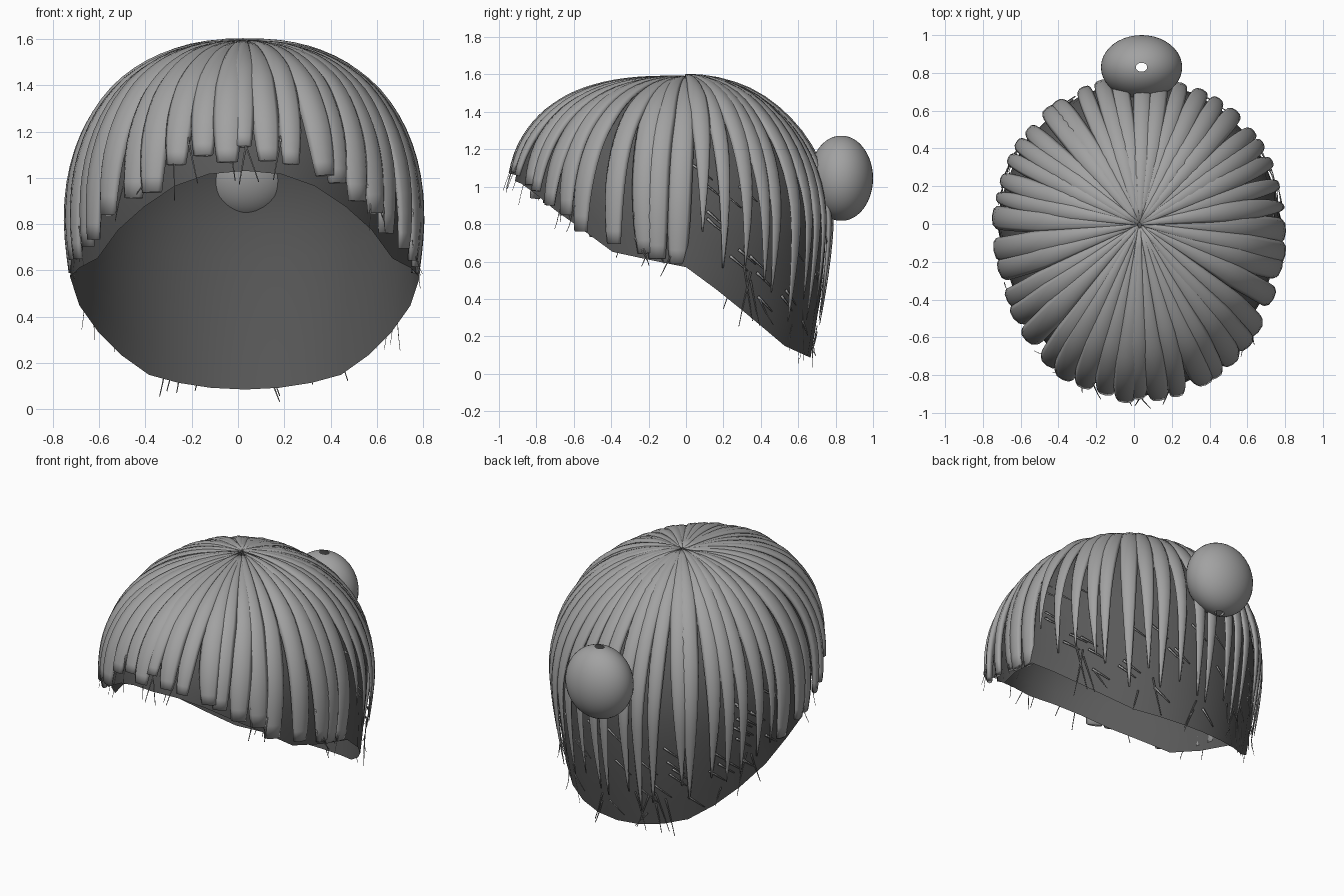
import bpy, bmesh, random
from math import sin, cos, pi, acos, tau
from mathutils import Vector

random.seed(4)
cube = bpy.data.objects.get("Cube")
if cube:
    bpy.data.objects.remove(cube)


def material(name, grey):
    m = bpy.data.materials.new(name)
    m.use_nodes = True
    m.diffuse_color = (grey, grey, grey, 1)
    m.node_tree.nodes["Principled BSDF"].inputs["Base Color"].default_value = (grey, grey, grey, 1)
    return m


light_grey = material("light grey hair", 0.36)
dark_grey = material("dark grey scalp", 0.1)
MID = 0.8     # height of the widest ring, also the dome height above it
CX = 0.03

# Hairline height by depth, from the brow to the nape
HAIRLINE = [(-0.95, 1.04), (-0.91, 1.02), (-0.73, 0.87), (-0.41, 0.65),
            (0, 0.57), (0.31, 0.33), (0.55, 0.15), (0.72, 0.08)]


def depth(a):
    return (0.76 if sin(a) > 0 else 0.95) * sin(a)


def hairline(a):
    y = depth(a) * (0.93 if sin(a) > 0 else 1)
    for (y0, z0), (y1, z1) in zip(HAIRLINE, HAIRLINE[1:]):
        if y <= y1:
            return z0 + (z1 - z0) * (y - y0) / (y1 - y0)
    return HAIRLINE[-1][1]


def roundness(a):
    """Meridian exponent: full over the brow, flatter towards the back."""
    return 0.9 + 0.12 * sin(a)


def reach(a, z):
    """Meridian angle at which the head surface comes down to height z."""
    if z > MID:
        return acos(min(1, ((z - MID) / MID) ** (1 / roundness(a))))
    return pi / 2 + (MID - z) / MID


def surface(a, phi, out=0.0):
    """Point on the head, a around the crown and phi down from it."""
    if phi < pi / 2:
        e = roundness(a)
        z = MID + (MID - 0.02) * cos(phi) ** e + out * cos(phi)
        f = sin(phi) ** e
    else:
        z = MID - (phi - pi / 2) * MID
        f = 1 - 0.12 * ((MID - z) / 0.7) ** 1.5
    side = out * sin(min(phi, pi / 2))
    return Vector((CX + (0.75 * f + side) * cos(a), depth(a) * f + side * sin(a), z))


def finish(bm, name, mat):
    me = bpy.data.meshes.new(name)
    bmesh.ops.remove_doubles(bm, verts=bm.verts, dist=0.0001)
    bmesh.ops.recalc_face_normals(bm, faces=bm.faces)
    bm.to_mesh(me)
    bm.free()
    me.materials.append(mat)
    me.polygons.foreach_set("use_smooth", [True] * len(me.polygons))
    ob = bpy.data.objects.new(name, me)
    bpy.context.collection.objects.link(ob)


def skin(bm, rings):
    """Bridge consecutive closed rings of points with quads."""
    rows = [[bm.verts.new(p) for p in ring] for ring in rings]
    for r0, r1 in zip(rows, rows[1:]):
        n = len(r0)
        for i in range(n):
            j = (i + 1) % n
            bm.faces.new((r0[i], r1[i], r1[j], r0[j]))
    return rows


def lock(bm, path, widths, flatness, sides):
    """Flattened tube lying on the head along a path."""
    rings = []
    core = Vector((CX, 0, 0.7))
    for i, p in enumerate(path):
        t = (path[min(i + 1, len(path) - 1)] - path[max(i - 1, 0)]).normalized()
        s = t.cross(p - core).normalized()
        n = s.cross(t)
        h = widths[i] * flatness
        rings.append([p + s * widths[i] * cos(k * tau / sides) + n * h * sin(k * tau / sides)
                      for k in range(sides)])
    rows = skin(bm, rings)
    bm.faces.new(rows[0])
    bm.faces.new(rows[-1][::-1])


# Scalp cap, drawn in behind the temples and flared to a corner at each side
bm = bmesh.new()
SEG, RINGS = 28, 14
rings = []
for r in range(RINGS + 1):
    u = r / RINGS
    ring = []
    for k in range(SEG):
        a = k * tau / SEG
        phi = max(0.01, u * reach(a, hairline(a)))
        temple = 0.035 * max(0, -sin(2 * a) * (1 if cos(a) > 0 else -1))
        flare = 0.04 * abs(cos(a)) ** 12
        inset = 0.018 * (1 - u * u * max(0, sin(a)))
        ring.append(surface(a, phi, -inset - temple * u ** 4 + flare * u ** 6))
    rings.append(ring)
rows = skin(bm, rings)
bm.faces.new(rows[0])
finish(bm, "scalp_cap", dark_grey)

# Broad locks fanning out from the crown, dense at the sides and thin at the back
bm = bmesh.new()
LOCKS, STEPS = 44, 20
for k in range(LOCKS):
    a = (k + random.uniform(-0.2, 0.2)) * tau / LOCKS
    back = sin(a) > 0.1
    brow = sin(a) < -0.85
    if back:
        gap, full, out = random.uniform(0.1, 0.28), random.uniform(0.044, 0.054), 0.01
    elif brow:
        gap, full, out = random.uniform(0.03, 0.11), random.uniform(0.052, 0.066), 0.0
    else:
        gap, full, out = random.uniform(0.01, 0.06), random.uniform(0.06, 0.07), 0.0
    out += random.uniform(0, 0.01)
    end = reach(a, hairline(a) + gap)
    twist = random.uniform(-0.04, 0.04)
    path, widths = [], []
    for i in range(STEPS + 1):
        u = i / STEPS
        phi = 0.008 + u * (end - 0.008)
        path.append(surface(a + twist * u * u, phi, out))
        w = min(full, 0.008 + 0.08 * sin(min(phi, pi / 2)))
        if back:
            w *= 1 - 0.92 * max(0, (u - 0.5) / 0.5) ** 1.4
        else:
            w *= 1 - 0.3 * max(0, (u - 0.75) / 0.25) ** 2
        widths.append(w)
    lock(bm, path, widths, 0.4, 8)
finish(bm, "hair_locks", light_grey)


# Fine stray hairs
def wisp(bm, a, start, end, slant, flare, radius):
    path = []
    for i in range(6):
        u = i / 5
        p = surface(a + slant * u, start + (end - start) * u, 0.008 + flare * u * u)
        p.z = max(p.z, 0.004)
        path.append(p)
    lock(bm, path, [radius * (1 - 0.12 * i) for i in range(6)], 0.5, 4)


bm = bmesh.new()
for k in range(34):   # hanging past the hairline
    a = random.uniform(0, tau)
    rim = reach(a, hairline(a))
    wisp(bm, a, rim - random.uniform(0.1, 0.3), rim + random.uniform(0, 0.08),
         random.choice((-1, 1)) * random.uniform(0.03, 0.12), random.uniform(0.01, 0.04), 0.005)
finish(bm, "hairline_wisps", light_grey)

bm = bmesh.new()
for k in range(45):   # slanting over the bare scalp
    a = random.uniform(0.05, pi - 0.2)
    start = reach(a, hairline(a)) - random.uniform(0.15, 0.8)
    wisp(bm, a, start, start + 0.1, 0.14, 0, 0.008)
finish(bm, "scalp_wisps", light_grey)

# Bun at the back, open through its poles
bm = bmesh.new()
rings = []
for r in range(25):
    v = 0.14 + r / 24 * (pi - 0.28)
    rings.append([Vector((0.04 + 0.215 * sin(v) * cos(k * tau / 40),
                          0.83 + 0.17 * sin(v) * sin(k * tau / 40),
                          1.045 + 0.228 * cos(v))) for k in range(40)])
skin(bm, rings)
finish(bm, "hair_bun", light_grey)
